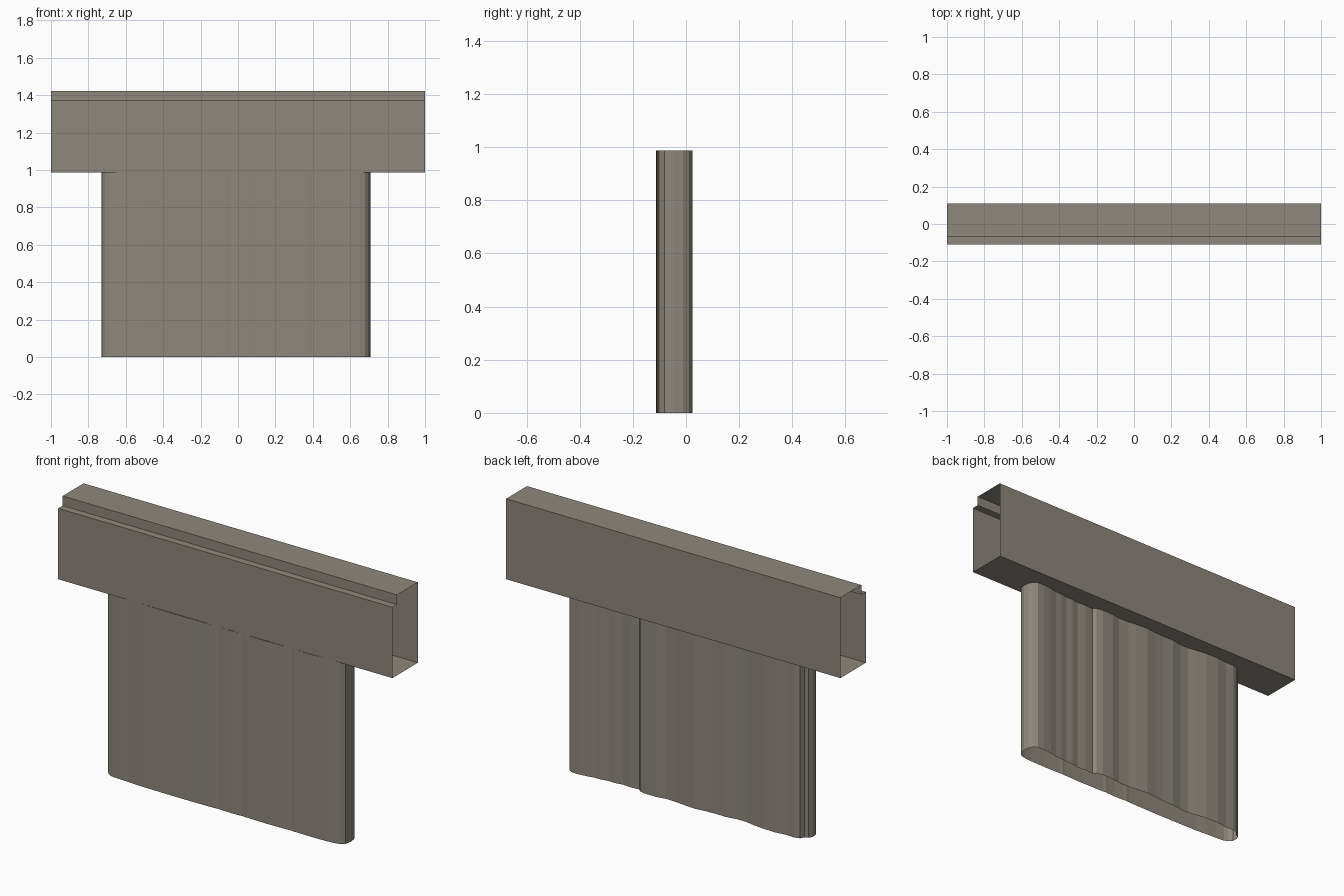
import bpy

# One warm grey for the whole model
grey = bpy.data.materials.new("warm_grey")
grey.diffuse_color = (0.27, 0.245, 0.205, 1.0)


def sheet_tube(name, ring, start, end, place):
    """Open-ended thin tube: a closed 2D ring swept between two positions."""
    n = len(ring)
    verts = [place(p, t) for t in (start, end) for p in ring]
    faces = [(i, (i + 1) % n, n + (i + 1) % n, n + i) for i in range(n)]
    mesh = bpy.data.meshes.new(name)
    mesh.from_pydata(verts, [], faces)
    mesh.materials.append(grey)
    obj = bpy.data.objects.new(name, mesh)
    bpy.context.collection.objects.link(obj)
    return obj


# Header box: stepped profile in (y, z), open at both ends
D, LOW, STEP, TOP = 0.109, 0.987, 1.37, 1.422
box_profile = [(D, LOW), (D, TOP), (-0.07, TOP), (-0.07, STEP),
               (-D, STEP), (-D, LOW)]
sheet_tube("header_box", box_profile, 1.0, -1.0,
           lambda p, t: (t, p[0], p[1]))

# Curtain: nearly flat front, rounded ends, rippled back, in (x, y)
front = [(-0.71, -0.088), (-0.69, -0.097), (-0.64, -0.102), (-0.58, -0.104),
         (-0.51, -0.109), (-0.38, -0.111), (-0.24, -0.112), (-0.14, -0.111),
         (-0.06, -0.109), (-0.04, -0.107), (-0.02, -0.109), (0.04, -0.111),
         (0.08, -0.109), (0.10, -0.107), (0.12, -0.109), (0.25, -0.112),
         (0.38, -0.109), (0.395, -0.107), (0.41, -0.109), (0.52, -0.111),
         (0.61, -0.109), (0.65, -0.105)]
right_end = [(0.68, -0.098), (0.70, -0.08), (0.708, -0.045),
             (0.703, -0.012), (0.69, 0.012), (0.67, 0.024)]
back = [(0.63, 0.025), (0.58, 0.02), (0.54, 0.012), (0.50, 0.011),
        (0.46, 0.004), (0.42, 0.005), (0.38, -0.002), (0.33, 0.002),
        (0.28, -0.002), (0.265, 0.014), (0.23, 0.022), (0.16, 0.021),
        (0.11, 0.012), (0.05, 0.014), (0.0, 0.02), (-0.07, 0.025),
        (-0.13, 0.018), (-0.18, 0.015), (-0.25, 0.016), (-0.31, 0.006),
        (-0.36, 0.005), (-0.41, 0.014), (-0.47, 0.022), (-0.55, 0.024),
        (-0.61, 0.016), (-0.66, 0.018)]
left_end = [(-0.69, 0.01), (-0.70, -0.012), (-0.72, -0.02),
            (-0.731, -0.04), (-0.728, -0.07)]
sheet_tube("curtain", front + right_end + back + left_end, 0.0, LOW,
           lambda p, t: (p[0], p[1], t))
